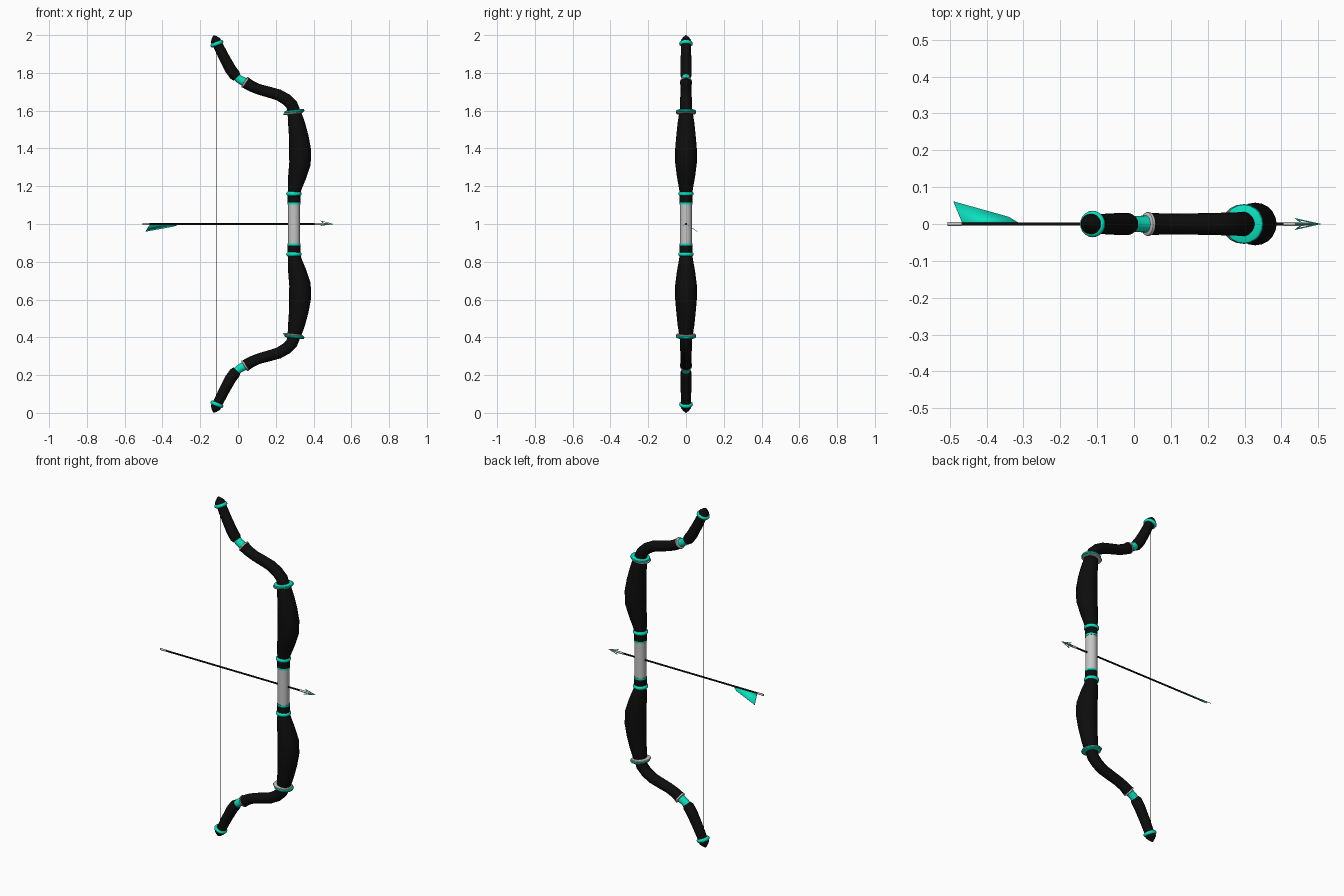
import bpy, bmesh, math
from mathutils import Vector

if "Cube" in bpy.data.objects:
    bpy.data.objects.remove(bpy.data.objects["Cube"], do_unlink=True)


def material(name, rgb):
    m = bpy.data.materials.new(name)
    m.use_nodes = True
    m.diffuse_color = (*rgb, 1)
    m.node_tree.nodes["Principled BSDF"].inputs["Base Color"].default_value = (*rgb, 1)
    return m


BLACK = material("black wrap", (0.004, 0.004, 0.004))
TEAL = material("teal trim", (0.004, 0.74, 0.52))
GREY = material("pale grey", (0.56, 0.56, 0.56))
CENTRE = Vector((0, 0, 1))


def finish(name, bm, mat, mirror):
    bmesh.ops.recalc_face_normals(bm, faces=bm.faces)
    me = bpy.data.meshes.new(name)
    bm.to_mesh(me)
    bm.free()
    me.materials.append(mat)
    ob = bpy.data.objects.new(name, me)
    ob.location = CENTRE
    bpy.context.collection.objects.link(ob)
    bpy.ops.object.select_all(action='DESELECT')
    bpy.context.view_layer.objects.active = ob
    ob.select_set(True)
    bpy.ops.object.shade_smooth_by_angle(angle=math.radians(40))
    if mirror:
        mod = ob.modifiers.new("lower half", 'MIRROR')
        mod.use_axis = (False, False, True)
        mod.use_mirror_merge = False
    return ob


def sweep(name, points, mat, sides=20, mirror=True):
    """Round tube through (x, z, radius) points in the plane of the bow."""
    bm = bmesh.new()
    path = [Vector((x, 0, z)) - CENTRE for x, z, r in points]
    rings = []
    for i, p in enumerate(path):
        a, b = path[max(i - 1, 0)], path[min(i + 1, len(path) - 1)]
        t = (b - a).normalized()
        u, v = Vector((t.z, 0, -t.x)), Vector((0, 1, 0))
        r = points[i][2]
        rings.append([bm.verts.new(p + r * (math.cos(k) * u + math.sin(k) * v))
                      for k in (2 * math.pi * j / sides for j in range(sides))])
    for lo, hi in zip(rings, rings[1:]):
        for j in range(sides):
            n = (j + 1) % sides
            bm.faces.new((lo[j], lo[n], hi[n], hi[j]))
    bm.faces.new(rings[0])
    bm.faces.new(rings[-1])
    return finish(name, bm, mat, mirror)


def collar(name, x, z, direction, radius, height, mat):
    """Rounded ring centred on (x, z), its axis along direction."""
    d = Vector(direction).normalized()
    profile = [(-0.5, 0.82), (-0.3, 0.96), (0, 1), (0.3, 0.96), (0.5, 0.82)]
    return sweep(name, [(x + d.x * h * height, z + d.y * h * height, r * radius)
                        for h, r in profile], mat)


def plate(name, polygons, mat):
    bm = bmesh.new()
    for poly in polygons:
        bm.faces.new([bm.verts.new(Vector(p)) for p in poly])
    ob = finish(name, bm, mat, False)
    mod = ob.modifiers.new("thickness", 'SOLIDIFY')
    mod.thickness = 0.002
    mod.offset = 0
    return ob


# Handle
sweep("grip", [(0.297, 0.89, 0.032), (0.297, 1.11, 0.032)], GREY, mirror=False)
sweep("grip_edge", [(0.297, 1.103, 0.034), (0.297, 1.113, 0.034)], TEAL)
sweep("grip_end", [(0.297, 1.113, 0.034), (0.297, 1.155, 0.034)], BLACK)
collar("grip_collar", 0.296, 1.16, (0, 1), 0.041, 0.022, TEAL)

# Thick inner limb with its flared collar
sweep("inner_limb", [(0.296, 1.165, 0.033), (0.302, 1.2, 0.039), (0.313, 1.25, 0.048),
                     (0.328, 1.32, 0.057), (0.329, 1.39, 0.058), (0.322, 1.46, 0.052),
                     (0.31, 1.53, 0.045), (0.298, 1.59, 0.036)], BLACK)
collar("limb_collar", 0.298, 1.596, (-0.12, 1), 0.054, 0.018, TEAL)
collar("limb_collar_underside", 0.292, 1.587, (-0.12, 1), 0.053, 0.012, GREY)

# Slender curved middle limb
sweep("middle_limb", [(0.298, 1.59, 0.034), (0.285, 1.63, 0.032), (0.255, 1.66, 0.031),
                      (0.215, 1.683, 0.03), (0.165, 1.698, 0.029), (0.11, 1.713, 0.028),
                      (0.07, 1.73, 0.029), (0.038, 1.75, 0.031)], BLACK)
collar("middle_limb_rim", 0.038, 1.75, (-0.85, 0.53), 0.033, 0.012, GREY)

# Joint, outer limb and tip
sweep("joint", [(0.04, 1.748, 0.023), (0.005, 1.768, 0.022), (-0.02, 1.795, 0.022)], TEAL)
sweep("outer_limb", [(-0.006, 1.776, 0.024), (-0.016, 1.787, 0.03), (-0.04, 1.82, 0.03),
                     (-0.075, 1.885, 0.028), (-0.11, 1.955, 0.026)], BLACK)
collar("tip_collar", -0.112, 1.955, (-0.4, 1), 0.036, 0.02, TEAL)
sweep("tip", [(-0.112, 1.955, 0.028), (-0.119, 1.973, 0.027),
              (-0.124, 1.987, 0.016), (-0.128, 1.998, 0.004)], BLACK)

# String
sweep("string", [(-0.116, 0.05, 0.0015), (-0.116, 1.95, 0.0015)], BLACK, 6, False)

# Arrow
sweep("arrow_shaft", [(-0.475, 1, 0.0048), (0.41, 1, 0.0048)], BLACK, 10, False)
sweep("arrow_nock", [(-0.506, 1, 0.0055), (-0.468, 1, 0.0055)], GREY, 10, False)
sweep("arrow_ferrule", [(0.405, 1, 0.006), (0.445, 1, 0.006), (0.49, 1, 0.003),
                        (0.506, 1, 0.0005)], GREY, 10, False)
plate("arrow_vane", [[(-0.466, 0.003, -0.002), (-0.49, 0.061, -0.04),
                      (-0.34, 0.019, -0.0125), (-0.315, 0.004, -0.003)]], TEAL)

# Three open arrowhead blades, each a bent strip
strips = []
for k in range(3):
    a = math.radians(90 + 120 * k)
    def at(x, r):
        return (x, r * math.cos(a), r * math.sin(a))
    outer, inner = [(0.506, 0.0), (0.437, 0.018), (0.452, 0.003)], \
                   [(0.49, 0.002), (0.446, 0.0125), (0.457, 0.003)]
    for i in range(2):
        strips.append([at(*outer[i]), at(*outer[i + 1]), at(*inner[i + 1]), at(*inner[i])])
plate("arrowhead_blades", strips, TEAL)
